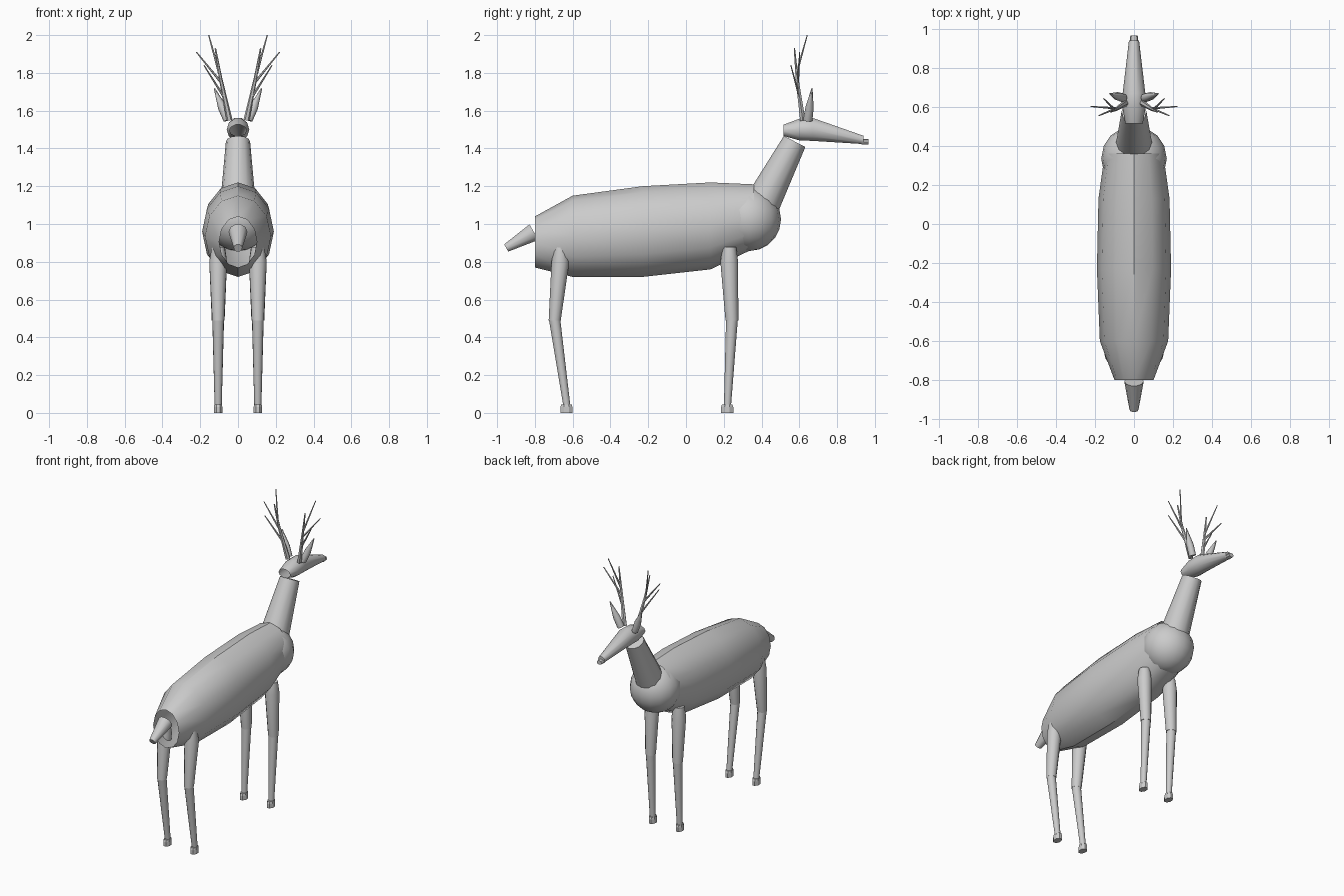
import bpy, bmesh
from math import sin, cos, tau, radians
from mathutils import Vector

if "Cube" in bpy.data.objects:
    bpy.data.objects.remove(bpy.data.objects["Cube"])


def loft(name, rings, axis, n=12, caps=(True, True), smooth=35, phase=0.0):
    """Skin rings (centre, half width, half height) lying square to axis."""
    axis = Vector(axis).normalized()
    u = (Vector((1, 0, 0)) - axis * axis.x).normalized()
    v = axis.cross(u)
    bm = bmesh.new()
    loops = []
    for c, a, b in rings:
        loops.append([bm.verts.new(Vector(c)
                                   + u * a * cos(tau * (i + phase) / n)
                                   + v * b * sin(tau * (i + phase) / n))
                      for i in range(n)])
    for p, q in zip(loops, loops[1:]):
        for i in range(n):
            j = (i + 1) % n
            bm.faces.new((p[i], p[j], q[j], q[i]))
    if caps[0]:
        bm.faces.new(loops[0][::-1])
    if caps[1]:
        bm.faces.new(loops[-1])
    bmesh.ops.recalc_face_normals(bm, faces=bm.faces)
    me = bpy.data.meshes.new(name)
    bm.to_mesh(me)
    bm.free()
    ob = bpy.data.objects.new(name, me)
    bpy.context.collection.objects.link(ob)
    if smooth:
        bpy.ops.object.select_all(action='DESELECT')
        ob.select_set(True)
        bpy.context.view_layer.objects.active = ob
        bpy.ops.object.shade_smooth_by_angle(angle=radians(smooth))
    return ob


def cone(name, p, q, r1, r2, n=8):
    p, q = Vector(p), Vector(q)
    return loft(name, [(p, r1, r1), (q, r2, r2)], q - p, n, smooth=50)


def along_y(sections):
    """Turn (y, half width, bottom z, top z) into loft rings."""
    return [((0, y, (lo + hi) / 2), w, (hi - lo) / 2) for y, w, lo, hi in sections]


# Torso, open at the rump
loft("torso", along_y([(-0.80, 0.10, 0.77, 1.04), (-0.60, 0.175, 0.72, 1.15),
                       (-0.23, 0.19, 0.72, 1.20), (0.13, 0.182, 0.76, 1.22),
                       (0.36, 0.15, 0.87, 1.21)]),
     (0, 1, 0), 12, (False, False))

# Chest ball
bpy.ops.mesh.primitive_uv_sphere_add(segments=16, ring_count=10, radius=0.168,
                                     location=(0, 0.335, 1.025))
chest = bpy.context.object
chest.name = "chest"
bpy.ops.object.shade_smooth()

# Neck and tail
cone("neck", (0, 0.40, 1.10), (0, 0.575, 1.437), 0.095, 0.064, 12)
cone("tail", (0, -0.805, 0.957), (0, -0.952, 0.873), 0.05, 0.023, 10)

# Head, open at the back, and nose
loft("head", along_y([(0.515, 0.045, 1.465, 1.527), (0.60, 0.06, 1.44, 1.56),
                      (0.67, 0.058, 1.437, 1.565), (0.94, 0.026, 1.422, 1.468)]),
     (0, 1, 0), 10, (False, True), 45)
loft("nose", along_y([(0.93, 0.023, 1.42, 1.45), (0.965, 0.019, 1.42, 1.449)]),
     (0, 1, 0), 8, smooth=0)

# Upper leg, lower leg and hoof profiles: (y, z, radius)
legs = {
    "front": ([(0.23, 0.877, 0.036), (0.229, 0.80, 0.047), (0.243, 0.49, 0.034)],
              [(0.243, 0.49, 0.031), (0.22, 0.045, 0.019)], 0.218),
    "hind": ([(-0.665, 0.877, 0.034), (-0.665, 0.80, 0.047), (-0.695, 0.49, 0.032)],
             [(-0.695, 0.49, 0.03), (-0.632, 0.045, 0.019)], -0.633),
}

# Antler branches: start, end, start radius, end radius (mirrored by s)
beam = [((0.045, 0.618, 1.55), (0.092, 0.588, 1.77), 0.016, 0.009),
        ((0.092, 0.588, 1.77), (0.12, 0.574, 1.93), 0.009, 0.004)]
tines = [((0.10, 0.586, 1.80), (0.155, 0.642, 2.0), 0.007, 0.003),
         ((0.086, 0.592, 1.745), (0.22, 0.602, 1.91), 0.007, 0.003),
         ((0.07, 0.602, 1.665), (0.18, 0.555, 1.84), 0.007, 0.003)]

for s, side in ((-1, "left"), (1, "right")):
    x = 0.105 * s
    for end, (upper, lower, hoof_y) in legs.items():
        loft(f"{end}_upper_leg_{side}", [((x, y, z), r, r) for y, z, r in upper], (0, 0, 1), 12)
        loft(f"{end}_lower_leg_{side}", [((x, y, z), r, r) for y, z, r in lower], (0, 0, 1), 12)
        loft(f"{end}_hoof_{side}",
             [((x, hoof_y, z), 0.024, 0.035) for z in (0.0, 0.03)]
             + [((x, hoof_y, 0.045), 0.022, 0.03)], (0, 0, 1), 8, smooth=0, phase=0.5)

    # Ear
    loft(f"ear_{side}", [((0.055 * s, 0.645, 1.55), 0.022, 0.024),
                         ((0.082 * s, 0.654, 1.615), 0.024, 0.022),
                         ((0.125 * s, 0.667, 1.718), 0.003, 0.003)],
         (0.07 * s, 0.022, 0.168), 8, smooth=50)

    # Antler
    for part, pieces in (("beam", beam), ("tine", tines)):
        for i, (p, q, r1, r2) in enumerate(pieces):
            cone(f"antler_{part}_{side}_{i + 1}", (p[0] * s, p[1], p[2]),
                 (q[0] * s, q[1], q[2]), r1, r2, 6)
